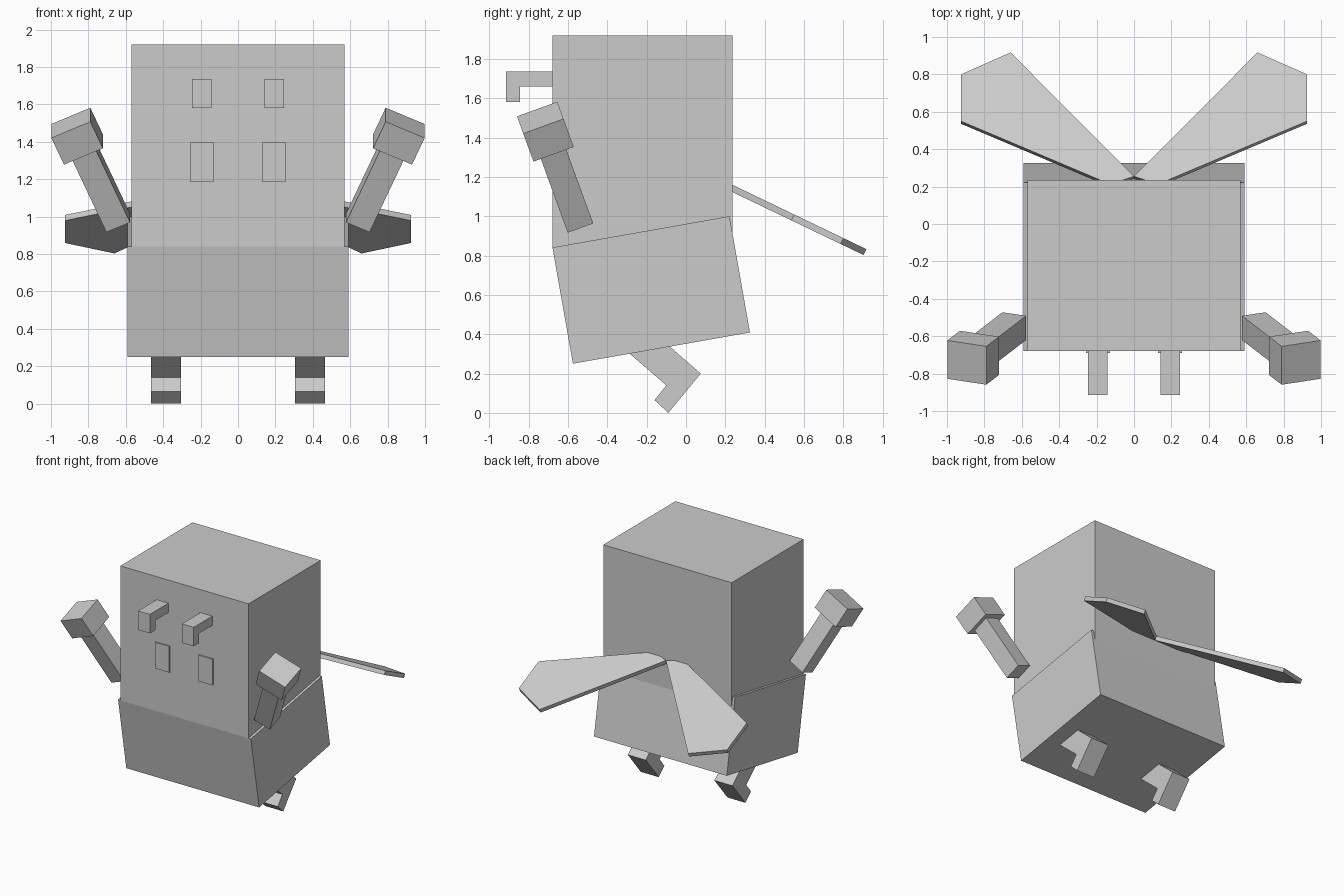
import bpy
import bmesh
from math import radians
from mathutils import Matrix, Vector

if "Cube" in bpy.data.objects:
    bpy.data.objects.remove(bpy.data.objects["Cube"], do_unlink=True)

grey = bpy.data.materials.new("plain_grey")
grey.use_nodes = True
grey.diffuse_color = (0.6, 0.6, 0.6, 1)
grey.node_tree.nodes["Principled BSDF"].inputs["Base Color"].default_value = (0.6, 0.6, 0.6, 1)


def finish(name, bm):
    bmesh.ops.recalc_face_normals(bm, faces=bm.faces)
    mesh = bpy.data.meshes.new(name)
    bm.to_mesh(mesh)
    bm.free()
    mesh.materials.append(grey)
    ob = bpy.data.objects.new(name, mesh)
    bpy.context.collection.objects.link(ob)
    return ob


def box(name, size, matrix):
    bm = bmesh.new()
    bmesh.ops.create_cube(bm, size=1, matrix=matrix @ Matrix.Diagonal((*size, 1)))
    return finish(name, bm)


def slab(name, points, offset):
    """Extrude a flat outline along an offset vector."""
    bm = bmesh.new()
    face = bm.faces.new([bm.verts.new(p) for p in points])
    out = bmesh.ops.extrude_face_region(bm, geom=[face], use_keep_orig=True)
    verts = [g for g in out["geom"] if isinstance(g, bmesh.types.BMVert)]
    bmesh.ops.translate(bm, verts=verts, vec=offset)
    return finish(name, bm)


def mirrored(ob):
    """Name the part as left and make its right twin."""
    bm = bmesh.new()
    bm.from_mesh(ob.data)
    bm.transform(Matrix.Scale(-1, 4, (1, 0, 0)))
    finish("right_" + ob.name, bm)
    ob.name = "left_" + ob.name


move = Matrix.Translation

# Head block and tilted lower body
box("head", (1.14, 0.915, 1.08), move((0, -0.222, 1.38)))
box("body", (1.18, 0.914, 0.6),
    move((0, -0.177, 0.625)) @ Matrix.Rotation(radians(10), 4, "X"))

# Hooked feelers
hook = [(-0.67, 1.735), (-0.915, 1.735), (-0.915, 1.582),
        (-0.845, 1.582), (-0.845, 1.66), (-0.67, 1.66)]
mirrored(slab("feeler", [(0.142, y, z) for y, z in hook], (0.105, 0, 0)))

# Eye plates
mirrored(box("eye", (0.128, 0.03, 0.21), move((0.192, -0.675, 1.29))))

# Bent legs
leg = [(-0.27, 0.35), (-0.285, 0.3), (-0.1, 0.14), (-0.16, 0.065),
       (-0.09, 0), (0.075, 0.2), (-0.08, 0.335), (-0.1, 0.4)]
mirrored(slab("leg", [(0.305, y, z) for y, z in leg], (0.16, 0, 0)))

# Raised arms and block hands
arm_frame = (move((0.86, -0.715, 1.43)) @ Matrix.Rotation(radians(20), 4, "X")
             @ Matrix.Rotation(radians(24), 4, "Y"))
mirrored(box("hand", (0.228, 0.218, 0.166), arm_frame))
mirrored(box("arm", (0.138, 0.138, 0.46), arm_frame @ move((0, 0, -0.31))))

# Wings lying on a backward slope
slope = -0.48
outline = [(0, 0.255), (0.66, 0.917), (0.925, 0.8), (0.925, 0.55), (0.18, 0.235), (0.06, 0.235)]
down = Vector((0, slope, -1)).normalized() * 0.033
mirrored(slab("wing", [(x, y, 1.16 + slope * (y - 0.235)) for x, y in outline], down))
